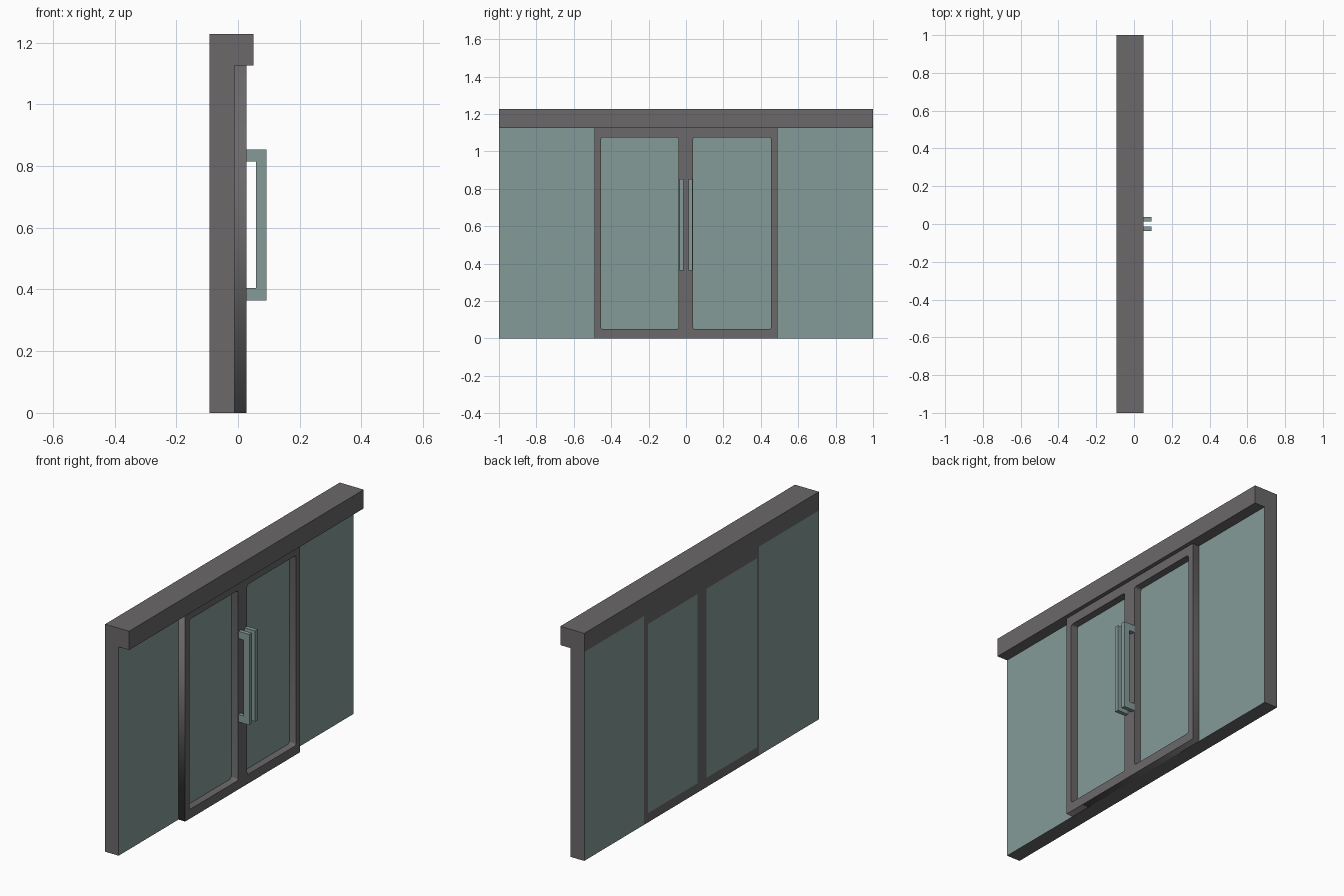
import bpy, bmesh, math
from mathutils import Matrix

if "Cube" in bpy.data.objects:
    bpy.data.objects.remove(bpy.data.objects["Cube"])

X_BACK, X_GLASS, X_DOOR, X_HEAD, X_GRIP = -0.093, -0.012, 0.028, 0.050, 0.093
Z_HEAD, Z_TOP = 1.126, 1.227


def material(name, rgb):
    m = bpy.data.materials.new(name)
    m.diffuse_color = (*rgb, 1)
    m.use_nodes = True
    m.node_tree.nodes["Principled BSDF"].inputs["Base Color"].default_value = m.diffuse_color
    return m


GREY = material("dark_grey_metal", (0.145, 0.138, 0.139))
GLASS = material("grey_green_glass", (0.235, 0.330, 0.315))


def add_object(name, bm, *mats):
    bmesh.ops.recalc_face_normals(bm, faces=bm.faces)
    me = bpy.data.meshes.new(name)
    bm.to_mesh(me)
    bm.free()
    for m in mats:
        me.materials.append(m)
    ob = bpy.data.objects.new(name, me)
    bpy.context.collection.objects.link(ob)
    return ob


def box(x0, x1, y0, y1, z0, z1):
    bm = bmesh.new()
    mat = Matrix.Translation(((x0 + x1) / 2, (y0 + y1) / 2, (z0 + z1) / 2)) \
        @ Matrix.Diagonal((x1 - x0, y1 - y0, z1 - z0, 1))
    bmesh.ops.create_cube(bm, size=1, matrix=mat)
    return bm


def rounded_rect(y0, y1, z0, z1, r, n=3):
    pts = []
    corners = [(y1 - r, z1 - r), (y0 + r, z1 - r), (y0 + r, z0 + r), (y1 - r, z0 + r)]
    for i, (cy, cz) in enumerate(corners):
        for k in range(n + 1):
            a = math.pi / 2 * (i + k / n)
            pts.append((cy + r * math.cos(a), cz + r * math.sin(a)))
    return pts


# Wall slab: grey body, glass front, glass panes cut into the back face
wall = box(X_BACK, X_GLASS, -1, 1, 0, Z_HEAD)
cuts = [((0, y, 0), (0, 1, 0)) for y in (-0.49, -0.472, -0.04, 0.036, 0.455, 0.49)]
cuts += [((0, 0, z), (0, 0, 1)) for z in (0.05, 1.07)]
for co, no in cuts:
    bmesh.ops.bisect_plane(wall, geom=wall.verts[:] + wall.edges[:] + wall.faces[:],
                           plane_co=co, plane_no=no)
wall.normal_update()
for f in wall.faces:
    c = f.calc_center_median()
    side_pane = abs(c.y) > 0.49
    door_pane = 0.05 < c.z < 1.07 and (-0.472 < c.y < -0.04 or 0.036 < c.y < 0.455)
    if f.normal.x > 0.5 or (f.normal.x < -0.5 and (side_pane or door_pane)):
        f.material_index = 1
add_object("glass_wall", wall, GREY, GLASS)

# Overhanging track cover along the top
add_object("header", box(X_BACK, X_HEAD, -1, 1, Z_HEAD, Z_TOP), GREY)

# Double door frame: outline with two rounded openings, extruded
cu = bpy.data.curves.new("door_frame", 'CURVE')
cu.dimensions = '2D'
cu.fill_mode = 'BOTH'
cu.extrude = (X_DOOR - X_GLASS) / 2
outer = [(-0.49, 0), (0.49, 0), (0.49, Z_HEAD), (-0.49, Z_HEAD)]
holes = [rounded_rect(-0.455, -0.04, 0.05, 1.075, 0.012),
         rounded_rect(0.038, 0.455, 0.05, 1.075, 0.012)]
for pts in [outer] + holes:
    sp = cu.splines.new('POLY')
    sp.points.add(len(pts) - 1)
    for p, (y, z) in zip(sp.points, pts):
        p.co = (y, z, 0, 1)
    sp.use_cyclic_u = True
cu.materials.append(GREY)
frame = bpy.data.objects.new("door_frame", cu)
bpy.context.collection.objects.link(frame)
# local x -> y, local y -> z, local z -> x
frame.matrix_world = Matrix(((0, 0, 1, (X_DOOR + X_GLASS) / 2),
                             (1, 0, 0, 0), (0, 1, 0, 0), (0, 0, 0, 1)))
bpy.context.view_layer.objects.active = frame
frame.select_set(True)
bpy.ops.object.convert(target='MESH')

# Pair of C-shaped pull handles
profile = [(X_DOOR, 0.364), (X_GRIP, 0.364), (X_GRIP, 0.853), (X_DOOR, 0.853),
           (X_DOOR, 0.814), (0.059, 0.814), (0.059, 0.404), (X_DOOR, 0.404)]
for name, y0 in (("left_handle", -0.036), ("right_handle", 0.014)):
    bm = bmesh.new()
    face = bm.faces.new([bm.verts.new((x, y0, z)) for x, z in profile])
    ext = bmesh.ops.extrude_face_region(bm, geom=[face], use_keep_orig=True)
    bmesh.ops.translate(bm, vec=(0, 0.022, 0),
                        verts=[v for v in ext["geom"] if isinstance(v, bmesh.types.BMVert)])
    add_object(name, bm, GLASS)
